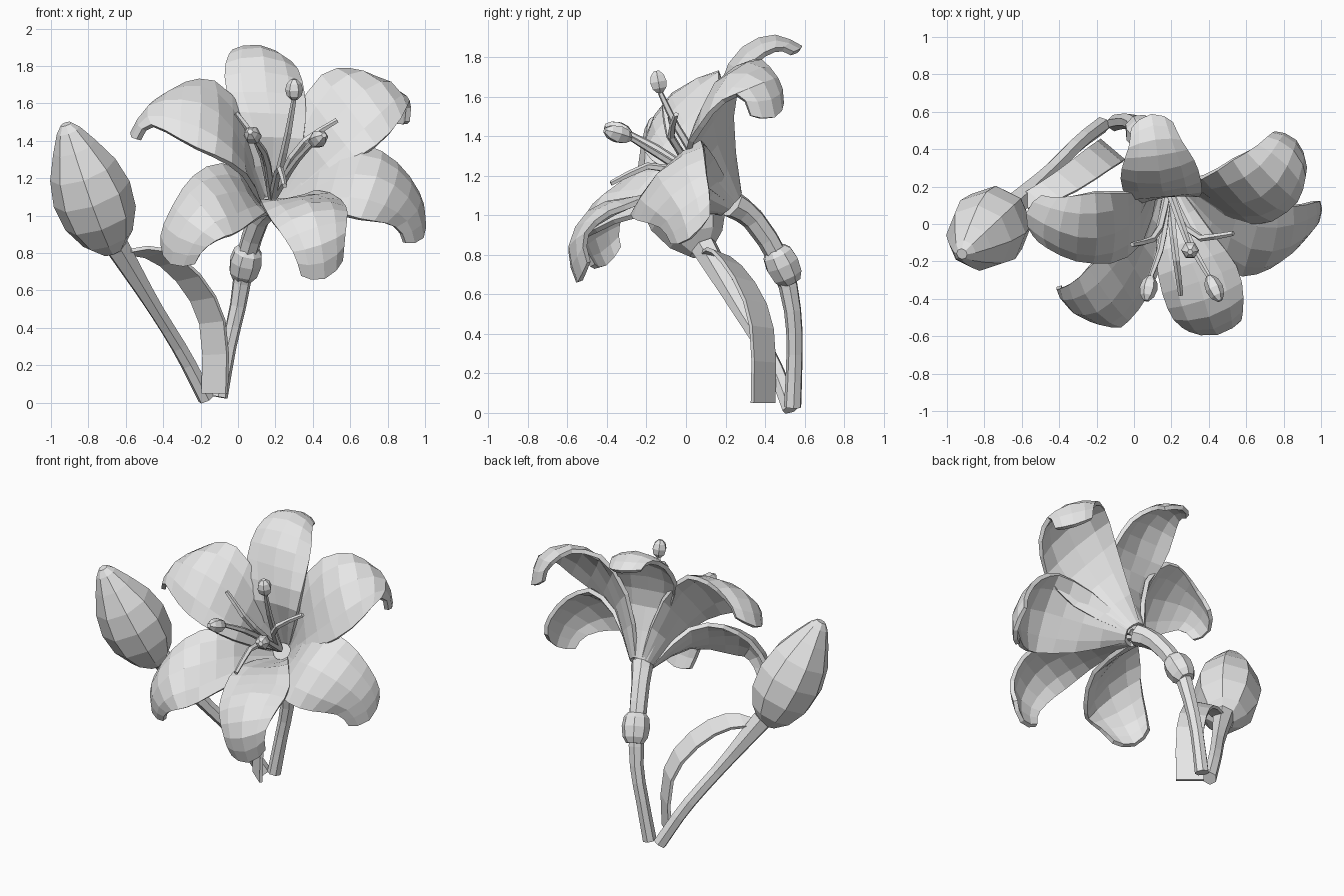
import bpy, bmesh, math
from mathutils import Vector as V

cube = bpy.data.objects.get("Cube")
if cube:
    bpy.data.objects.remove(cube, do_unlink=True)

grey = bpy.data.materials.new("plain grey")
grey.use_nodes = True
grey.diffuse_color = (.8, .8, .8, 1)
grey.node_tree.nodes["Principled BSDF"].inputs["Base Color"].default_value = (.8, .8, .8, 1)


def make_object(name, rings, closed, thickness=0):
    """Skin rows of points into a mesh; closed rows get end caps."""
    bm = bmesh.new()
    rows = [[bm.verts.new(p) for p in ring] for ring in rings]
    for low, high in zip(rows, rows[1:]):
        count = len(low)
        for i in range(count if closed else count - 1):
            j = (i + 1) % count
            bm.faces.new((low[i], low[j], high[j], high[i]))
    if closed:
        bm.faces.new(rows[0][::-1])
        bm.faces.new(rows[-1])
    bmesh.ops.recalc_face_normals(bm, faces=bm.faces)
    mesh = bpy.data.meshes.new(name)
    bm.to_mesh(mesh)
    bm.free()
    mesh.materials.append(grey)
    obj = bpy.data.objects.new(name, mesh)
    bpy.context.collection.objects.link(obj)
    if thickness:
        solid = obj.modifiers.new("thickness", "SOLIDIFY")
        solid.thickness = thickness
        solid.offset = 0
    return obj


def spline(points, t):
    """Smooth point on a path, t from zero to one."""
    points = [V(p) for p in points]
    last = len(points) - 1
    i = min(int(t * last), last - 1)
    f = t * last - i
    a, b = points[i], points[i + 1]
    before = points[i - 1] if i else a * 2 - b
    after = points[i + 2] if i + 2 <= last else b * 2 - a
    bend = (b - before) * (1 - f) + (a - after) * f + (a - b) * (1 - 2 * f) * 2
    return a.lerp(b, f) + bend * f * (1 - f) / 2


def tube(name, path, radii, sides=6, steps=8):
    """Round stalk along a smooth path with a varying radius."""
    rings = []
    for k in range(steps + 1):
        t = k / steps
        c = spline(path, t)
        d = (spline(path, min(t + .02, 1)) - spline(path, max(t - .02, 0))).normalized()
        u = d.cross(V((.9, .3, .1))).normalized()
        v = d.cross(u)
        r = spline([(q, 0, 0) for q in radii], t).x
        rings.append([c + (u * math.cos(a) + v * math.sin(a)) * r
                      for a in (math.tau * i / sides for i in range(sides))])
    return make_object(name, rings, True)


def turned(name, start, end, profile, sides=8):
    """Lathe a (distance, radius) profile between two points."""
    start, end = V(start), V(end)
    turn = (end - start).to_track_quat('Z', 'Y')
    size = (end - start).length
    rings = [[start + turn @ V((r * math.cos(a), r * math.sin(a), t * size))
              for a in (math.tau * i / sides for i in range(sides))] for t, r in profile]
    return make_object(name, rings, True)


THROAT = V((.19, .15, 1.13))
AXIS = V((.1, -.72, .69)).normalized()


def petal(name, mids, side, tip_side, rows=10):
    """Blade that starts as a slice of the throat, then arches back to a hooded tip."""
    out = V(mids[1]) - THROAT
    out = (out - AXIS * out.dot(AXIS)).normalized()
    base_side = AXIS.cross(out) * .05
    side, tip_side = V(side), V(tip_side)
    if side.dot(base_side) < 0:
        side.negate()
    if tip_side.dot(side) < 0:
        tip_side.negate()
    path = [THROAT - AXIS * .1 + out * .06] + mids
    spans = [base_side, base_side * .3 + side * .72, side * 1.03, side * .6 + tip_side * .5,
             tip_side, tip_side * .78]
    rings = []
    for k in range(rows + 1):
        t = k / rows
        c, s = spline(path, t), spline(spans, t)
        d = (spline(path, min(t + .03, 1)) - spline(path, max(t - .03, 0))).normalized()
        inward = d.cross(s)
        cup = max(.4 - 1.4 * t, -.32)
        rings.append([c + s * f + inward * cup * (f * f - .45) - d * (.05 * f * f * t ** 4)
                      for f in (-1, -.6, 0, .6, 1)])
    return make_object(name, rings, False, .028)


# Six petals
petal("top_petal",
      [(.19, .15, 1.42), (.15, .2, 1.65), (.13, .31, 1.82), (.11, .45, 1.88), (.09, .575, 1.83)],
      (.2, .02, -.01), (.135, .02, -.02))
petal("upper_left_petal",
      [(.41, .14, 1.36), (.59, .14, 1.57), (.75, .24, 1.68), (.83, .38, 1.65), (.845, .43, 1.49)],
      (.14, -.13, -.18), (.1, -.1, -.04))
petal("lower_left_petal",
      [(.42, .01, 1.15), (.63, -.11, 1.2), (.81, -.09, 1.14), (.93, -.01, 1.02), (.965, .03, .88)],
      (.05, .17, .18), (.06, .12, .09))
petal("bottom_left_petal",
      [(.27, -.1, 1.09), (.35, -.3, 1.06), (.4, -.47, .99), (.44, -.56, .84), (.455, -.52, .67)],
      (.19, .07, .03), (.135, .03, .05))
petal("bottom_right_petal",
      [(.05, -.12, 1.12), (-.07, -.32, 1.1), (-.19, -.44, 1.03), (-.3, -.45, .88), (-.34, -.4, .745)],
      (-.09, .14, .16), (-.11, .09, .06))
petal("upper_right_petal",
      [(.03, .05, 1.36), (-.12, -.03, 1.53), (-.3, -.04, 1.585), (-.46, .01, 1.56), (-.55, .06, 1.43)],
      (0, .18, .19), (.03, .13, .07))

# Main stem with its swollen joint
tube("main_stem",
     [(-.1, .54, .03), (-.05, .55, .3), (0, .54, .52), (.04, .48, .76), (.11, .34, .98), (.17, .235, 1.055)],
     (.045, .042, .045, .055, .06, .072), 7, 10)
turned("stem_joint", (.02, .53, .66), (.06, .45, .83),
       ((0, .055), (.2, .08), (.55, .09), (.85, .08), (1, .055)))

# Bud on its own stalk
tube("bud_stalk",
     [(-.17, .53, .02), (-.3, .43, .27), (-.46, .27, .53), (-.65, .09, .84)],
     (.045, .043, .045, .07))
turned("bud", (-.67, .075, .81), (-.92, -.16, 1.49),
       ((0, .06), (.1, .14), (.26, .2), (.45, .215), (.64, .185), (.82, .12), (.95, .065), (1, .03)))

# Strap leaf, twisting slightly toward its tip
leaf_path = [(-.125, .39, .05), (-.125, .39, .37), (-.2, .34, .58), (-.34, .24, .74), (-.48, .16, .81), (-.6, .11, .8)]
rings = []
for k in range(9):
    t = k / 8
    c = spline(leaf_path, t)
    s = V((.065, -.055, .03 * t)) * (1 - .5 * t ** 3)
    rings.append([c - s, c + s])
make_object("strap_leaf", rings, False, .02)

# Stamens: three with anthers, three bare filaments
anther = ((0, .018), (.2, .04), (.5, .048), (.8, .038), (1, .015))
stamens = (
    ("upper", (.26, -.02, 1.4), (.3, -.13, 1.62), (.3, -.15, 1.73)),
    ("right", (.15, -.1, 1.31), (.09, -.28, 1.41), (.065, -.41, 1.45)),
    ("left", (.3, -.1, 1.28), (.4, -.28, 1.39), (.46, -.41, 1.43)),
    ("bare_left", (.32, -.06, 1.36), (.53, -.05, 1.51), None),
    ("bare_right", (.12, -.06, 1.36), (-.01, -.11, 1.55), None),
    ("bare_lower", (.22, -.14, 1.25), (.25, -.38, 1.16), None),
)
for label, middle, tip, anther_tip in stamens:
    tube(label + "_filament", [THROAT - AXIS * .06, middle, tip], (.022, .02, .014), 5, 5)
    if anther_tip:
        turned(label + "_anther", tip, anther_tip, anther, 6)
